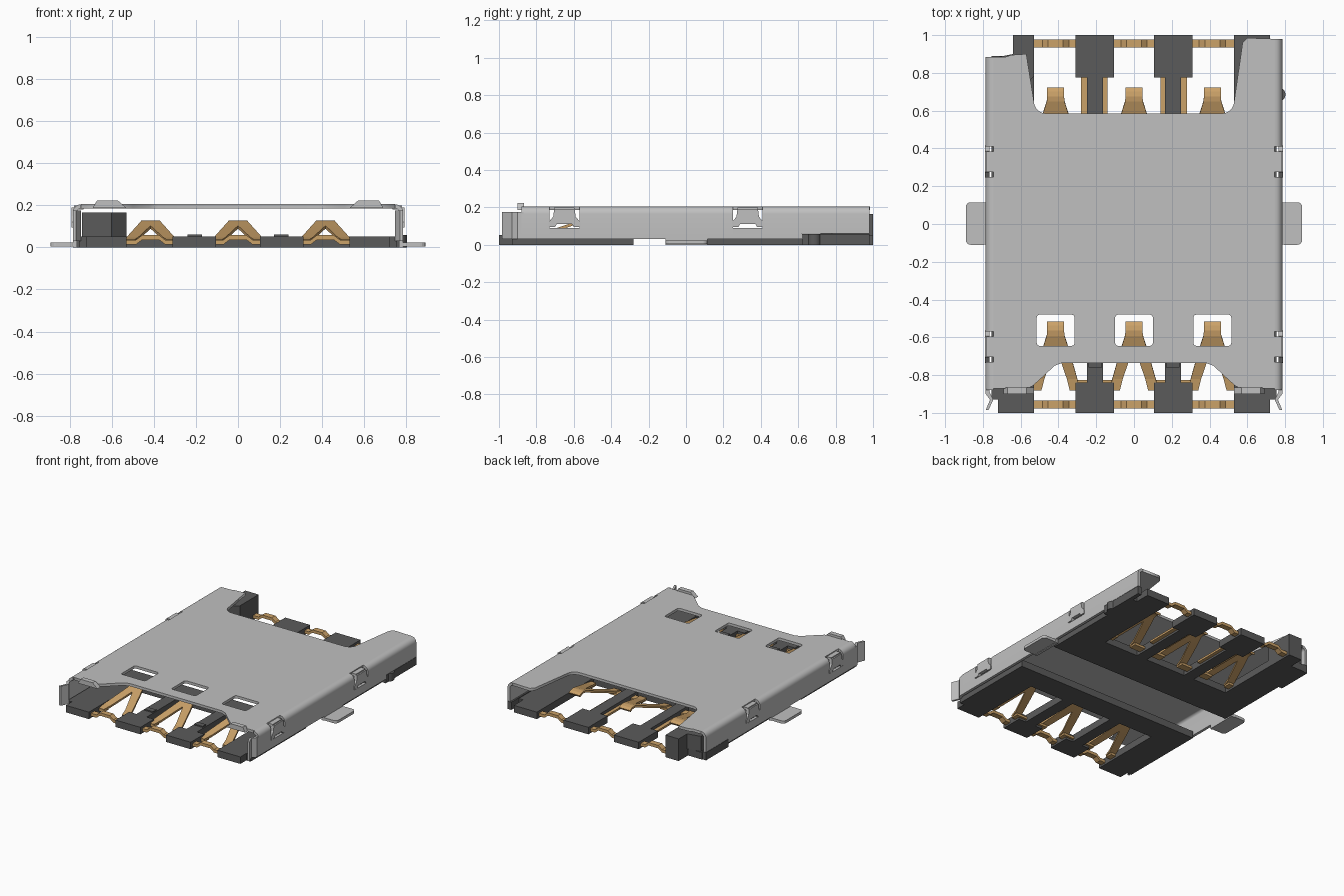
import bpy, bmesh, math

cube = bpy.data.objects.get("Cube")
if cube:
    bpy.data.objects.remove(cube, do_unlink=True)


def material(name, rgb, metallic=0.0):
    m = bpy.data.materials.new(name)
    m.use_nodes = True
    m.diffuse_color = (*rgb, 1)
    bsdf = m.node_tree.nodes["Principled BSDF"]
    bsdf.inputs["Base Color"].default_value = (*rgb, 1)
    bsdf.inputs["Roughness"].default_value = 0.6
    return m


STEEL = material("light grey steel", (0.53, 0.53, 0.53))
PLASTIC = material("dark grey plastic", (0.105, 0.105, 0.105))
GOLD = material("gold contact", (0.60, 0.36, 0.14))


def finish(name, bm, mat, smooth=False):
    bmesh.ops.recalc_face_normals(bm, faces=bm.faces[:])
    mesh = bpy.data.meshes.new(name)
    bm.to_mesh(mesh)
    bm.free()
    mesh.materials.append(mat)
    ob = bpy.data.objects.new(name, mesh)
    bpy.context.collection.objects.link(ob)
    if smooth:
        bpy.ops.object.select_all(action='DESELECT')
        ob.select_set(True)
        bpy.context.view_layer.objects.active = ob
        bpy.ops.object.shade_smooth_by_angle(angle=math.radians(35))
    return ob


def prism(name, pts, axis, lo, hi, mat, smooth=False):
    """Extrude a 2D outline along an axis between lo and hi."""
    place = {'x': lambda a, b, c: (c, a, b),
             'y': lambda a, b, c: (a, c, b),
             'z': lambda a, b, c: (a, b, c)}[axis]
    bm = bmesh.new()
    low = [bm.verts.new(place(a, b, lo)) for a, b in pts]
    high = [bm.verts.new(place(a, b, hi)) for a, b in pts]
    bm.faces.new(low)
    bm.faces.new(high)
    n = len(pts)
    for i in range(n):
        j = (i + 1) % n
        bm.faces.new((low[i], low[j], high[j], high[i]))
    return finish(name, bm, mat, smooth)


def box(name, x, y, z, mat):
    return prism(name, [(x[0], y[0]), (x[1], y[0]), (x[1], y[1]), (x[0], y[1])],
                 'z', z[0], z[1], mat)


def span(s, a, b):
    return sorted((s * a, s * b))


def arc(cx, cy, r, a0, a1, n=6):
    return [(cx + r * math.cos(math.radians(a0 + (a1 - a0) * i / n)),
             cy + r * math.sin(math.radians(a0 + (a1 - a0) * i / n)))
            for i in range(n + 1)]


def rounded(x0, x1, y0, y1, r):
    return (arc(x1 - r, y1 - r, r, 0, 90, 4) + arc(x0 + r, y1 - r, r, 90, 180, 4)
            + arc(x0 + r, y0 + r, r, 180, 270, 4) + arc(x1 - r, y0 + r, r, 270, 360, 4))


def holed_plate(name, loops, z0, z1, mat):
    """Flat plate from an outline and hole loops."""
    cu = bpy.data.curves.new(name, 'CURVE')
    cu.dimensions = '2D'
    cu.fill_mode = 'BOTH'
    cu.extrude = (z1 - z0) / 2
    for loop in loops:
        sp = cu.splines.new('POLY')
        sp.points.add(len(loop) - 1)
        for p, (x, y) in zip(sp.points, loop):
            p.co = (x, y, 0, 1)
        sp.use_cyclic_u = True
    tmp = bpy.data.objects.new(name + " outline", cu)
    bpy.context.collection.objects.link(tmp)
    bpy.context.view_layer.update()
    mesh = bpy.data.meshes.new_from_object(
        tmp.evaluated_get(bpy.context.evaluated_depsgraph_get()))
    bpy.data.objects.remove(tmp, do_unlink=True)
    bm = bmesh.new()
    bm.from_mesh(mesh)
    bmesh.ops.remove_doubles(bm, verts=bm.verts[:], dist=0.0005)
    bmesh.ops.translate(bm, verts=bm.verts[:], vec=(0, 0, (z0 + z1) / 2))
    return finish(name, bm, mat)


CENTRES = (-0.415, 0.0, 0.415)
EDGE, TOP, T = 0.745, 0.205, 0.02

# Lid with front and rear notches and three inspection windows
front_half = [(0.38, -0.735), (0.42, -0.75), (0.50, -0.825), (0.54, -0.86),
              (0.58, -0.875), (EDGE, -0.87)]
rear = ([(EDGE, 0.98), (0.60, 0.985), (0.575, 0.96)] + arc(0.465, 0.65, 0.065, 0, -90)
        + arc(-0.465, 0.65, 0.065, 270, 180)
        + [(-0.57, 0.90), (-0.65, 0.895), (-0.68, 0.885), (-EDGE, 0.885)])
outline = front_half + rear + [(-x, y) for x, y in reversed(front_half)]
windows = [rounded(c - 0.1, c + 0.1, -0.645, -0.48, 0.015) for c in CENTRES]
holed_plate("lid", [outline] + windows, TOP - T, TOP, STEEL)

# Side walls: rounded shoulder, split around the latch openings
HOOKS = (-0.65, 0.33)
for s, side, rear_end in ((1, "left", 0.98), (-1, "right", 0.885)):
    shoulder = (arc(EDGE, TOP - 0.04, 0.04, 90, 0) + [(0.785, 0.06), (0.765, 0.06)]
                + arc(EDGE, TOP - 0.04, 0.02, 0, 90))
    shoulder = [(s * x, z) for x, z in shoulder]
    stops = [-0.88, HOOKS[0] - 0.08, HOOKS[0] + 0.08,
             HOOKS[1] - 0.08, HOOKS[1] + 0.08, rear_end]
    for i in range(0, 6, 2):
        prism(f"{side}_wall_{i // 2 + 1}", shoulder, 'y', stops[i], stops[i + 1], STEEL, True)
    wx = span(s, 0.765, 0.785)
    box(f"{side}_wall_skirt", wx, (-0.88, 0.62), (0.03, 0.06), STEEL)

    # Latch hooks pressed into the wall openings
    for k, y in enumerate(HOOKS):
        box(f"{side}_latch_sill_{k + 1}", wx, (y - 0.08, y + 0.08), (0.06, 0.09), STEEL)
        half = [(0.085, 0.095), (0.085, 0.12), (0.06, 0.15), (0.055, 0.19)]
        hook = ([(y + a, z) for a, z in half] + [(y - a, z) for a, z in reversed(half)]
                + [(y - 0.05, 0.095), (y - 0.04, 0.112), (y + 0.04, 0.112), (y + 0.05, 0.095)])
        prism(f"{side}_latch_{k + 1}", hook, 'x', *span(s, 0.765, 0.79), STEEL)
        box(f"{side}_latch_bridge_{k + 1}", span(s, 0.735, 0.78),
            (y - 0.055, y + 0.055), (0.18, 0.198), STEEL)

    # Solder tab with its bend
    box(f"{side}_tab_bend", wx, (-0.11, 0.115), (0.0, 0.03), STEEL)
    prism(f"{side}_solder_tab", rounded(*span(s, 0.77, 0.89), -0.11, 0.115, 0.025),
          'z', 0.003, 0.023, STEEL)

    # Flared card guide and raised lip at the front
    guide = [(0.785, -0.87), (0.785, -0.90), (0.762, -0.93), (0.785, -0.985),
             (0.770, -0.985), (0.745, -0.93), (0.765, -0.89), (0.765, -0.87)]
    prism(f"{side}_front_guide", [(s * x, y) for x, y in guide], 'z', 0.03, 0.175, STEEL)
    lip = [(0.53, 0.187), (0.69, 0.187), (0.67, 0.222), (0.57, 0.222)]
    prism(f"{side}_front_lip", [(s * x, z) for x, z in lip], 'y', -0.90, -0.865, STEEL)

    # Plastic side rails of both carrier frames
    H = (0.0, 0.052)
    box(f"{side}_front_rail", span(s, 0.53, 0.755), (-0.93, -0.45), H, PLASTIC)
    box(f"{side}_front_end", span(s, 0.53, 0.72), (-1.0, -0.93), H, PLASTIC)
    box(f"{side}_rear_rail", span(s, 0.53, 0.755), (0.33, 0.89), H, PLASTIC)
    box(f"{side}_rear_end", span(s, 0.53, 0.72 if s > 0 else 0.64), (0.89, 1.0), H, PLASTIC)
    box(f"{side}_rear_flange", span(s, 0.755, 0.785), (0.62, rear_end), (0, 0.058), PLASTIC)

    # Centre posts and stems
    for end, post, stem in (("front", (-1.0, -0.84), (-0.84, -0.45)),
                            ("rear", (0.775, 1.0), (0.33, 0.775))):
        box(f"{side}_{end}_post", span(s, 0.105, 0.31), post, H, PLASTIC)
        box(f"{side}_{end}_stem", span(s, 0.165, 0.25), stem, H, PLASTIC)
    box(f"{side}_front_stem_tip", span(s, 0.17, 0.24), (-0.76, -0.72), (0.05, 0.06), PLASTIC)
    box(f"{side}_rear_stem_plate", span(s, 0.14, 0.28), (0.50, 0.775), (0.015, 0.03), GOLD)

# Cross bars of the carrier frames
box("front_cross_bar", (-0.755, 0.755), (-0.45, -0.28), (0, 0.052), PLASTIC)
box("rear_cross_bar", (-0.755, 0.755), (0.06, 0.33), (0, 0.052), PLASTIC)

# Card stop at one rear corner and round peg on the other side
stop = [(-0.64, 1.0), (-0.53, 1.0), (-0.53, 0.78), (-0.60, 0.72), (-0.74, 0.72),
        (-0.74, 0.88), (-0.64, 0.90)]
prism("card_stop", stop, 'z', 0.052, 0.165, PLASTIC)
prism("side_peg", arc(0.765, 0.685, 0.037, -90, 90, 10), 'z', 0.0, 0.058, PLASTIC, True)


# Spring contact: forked legs joining into a raised tip
def contact(name, cx, dy):
    rows = [(-0.88, 0.03, 0.13, 0.075), (-0.82, 0.04, 0.115, 0.06),
            (-0.68, 0.085, 0.075, 0.012), (-0.65, 0.095, 0.066, 0),
            (-0.59, 0.116, 0.047, 0), (-0.565, 0.12, 0.045, 0),
            (-0.54, 0.116, 0.045, 0), (-0.52, 0.105, 0.045, 0)]
    bm = bmesh.new()
    for s in (-1, 1):
        pairs = [(bm.verts.new((cx + s * a, y + dy, z)), bm.verts.new((cx + s * b, y + dy, z)))
                 for y, z, a, b in rows]
        for (a, b), (c, d) in zip(pairs, pairs[1:]):
            bm.faces.new((a, b, d, c) if s < 0 else (b, a, c, d))
        box(name + "_foot", sorted((cx + s * 0.075, cx + s * 0.17)),
            (dy - 0.88, dy - 0.825), (0.015, 0.032), GOLD)
    bmesh.ops.remove_doubles(bm, verts=bm.verts[:], dist=0.0005)
    ob = finish(name, bm, GOLD)
    mod = ob.modifiers.new("thickness", 'SOLIDIFY')
    mod.thickness = 0.015
    mod.offset = 0


# Contacts and the arched terminal strips between posts
for i, c in enumerate(CENTRES):
    for end, dy, bar in (("front", 0.0, -0.955), ("rear", 1.24, 0.955)):
        contact(f"{end}_contact_{i + 1}", c, dy)
        path = [(-0.12, 0.035), (-0.07, 0.035), (-0.04, 0.058),
                (0.04, 0.058), (0.07, 0.035), (0.12, 0.035)]
        strip = ([(c + x, z) for x, z in path]
                 + [(c + x, z - 0.022) for x, z in reversed(path)])
        prism(f"{end}_terminal_{i + 1}", strip, 'y', bar - 0.021, bar + 0.021, GOLD)
